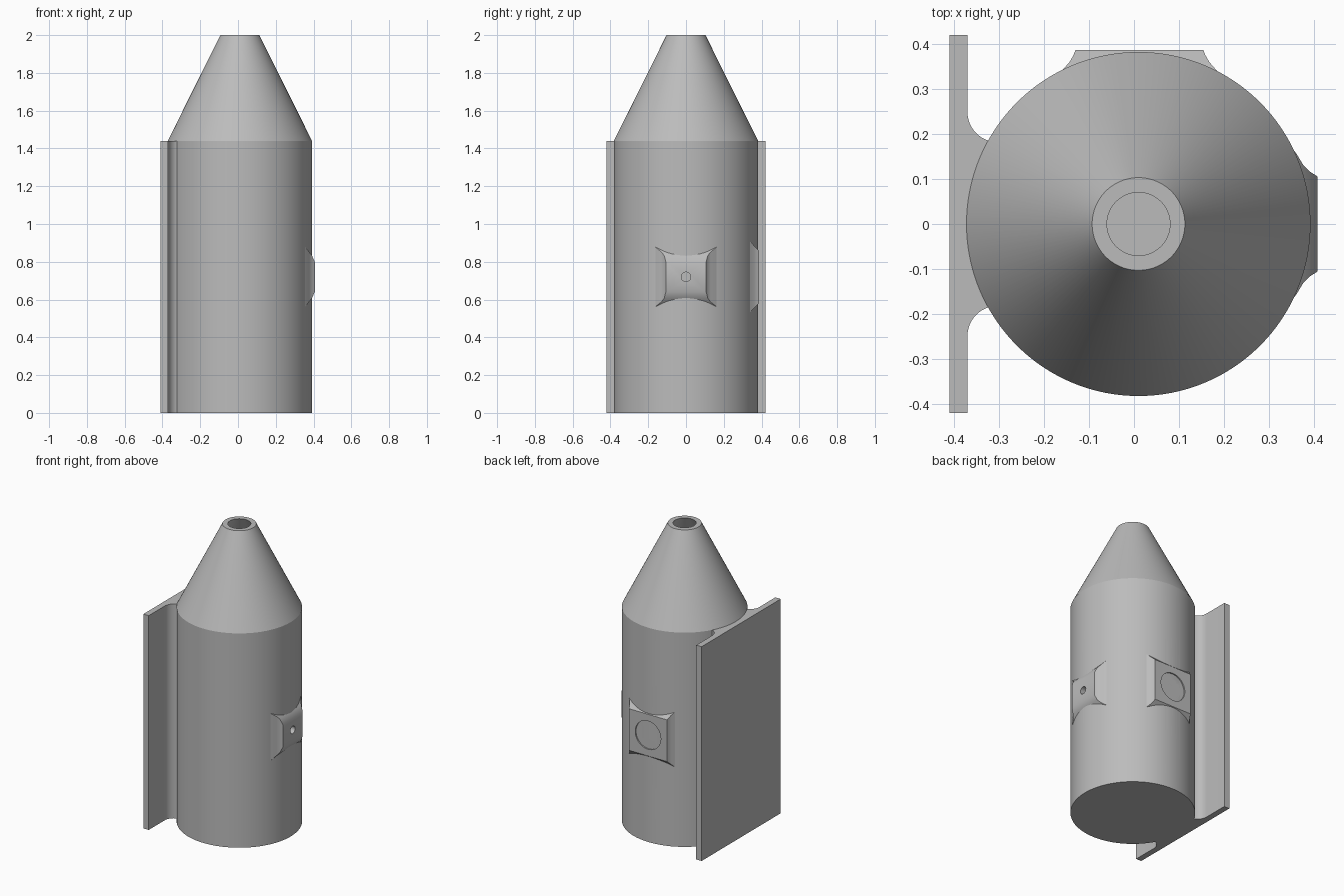
import bpy, bmesh, math
from mathutils import Matrix, Vector

cube = bpy.data.objects.get("Cube")
if cube:
    bpy.data.objects.remove(cube, do_unlink=True)

grey = bpy.data.materials.new("plain_grey")
grey.use_nodes = True
colour = (0.5, 0.5, 0.5, 1)
grey.diffuse_color = colour
grey.node_tree.nodes["Principled BSDF"].inputs["Base Color"].default_value = colour

AXIS = 0.01      # centre line of the round shell
RADIUS = 0.382
SHOULDER = 1.44
MID = 0.72       # height of the bosses


def make(name, bm):
    bmesh.ops.recalc_face_normals(bm, faces=bm.faces)
    mesh = bpy.data.meshes.new(name)
    bm.to_mesh(mesh)
    bm.free()
    obj = bpy.data.objects.new(name, mesh)
    mesh.materials.append(grey)
    bpy.context.collection.objects.link(obj)
    return obj


def skin(bm, rings):
    """Join closed rings of points with quads; return the vertex rings."""
    loops = [[bm.verts.new(p) for p in ring] for ring in rings]
    for a, b in zip(loops, loops[1:]):
        n = len(a)
        for i in range(n):
            j = (i + 1) % n
            bm.faces.new((a[i], a[j], b[j], b[i]))
    return loops


def lathe(name, profile, steps=128):
    bm = bmesh.new()
    turns = [2 * math.pi * i / steps for i in range(steps)]
    loops = skin(bm, [[(AXIS + r * math.cos(t), r * math.sin(t), z) for t in turns]
                      for r, z in profile])
    bm.faces.new(loops[0])
    bm.faces.new(loops[-1])
    return make(name, bm)


def boss(name, frame, half_w, half_h, flare):
    """Flat pad whose sides sweep out and sink into the shell."""
    bm = bmesh.new()
    rings = []
    for du, dv, depth in flare:
        u, v = half_w + du, half_h + dv
        rings.append([frame @ Vector(p) for p in
                      ((-u, -v, -depth), (u, -v, -depth), (u, v, -depth), (-u, v, -depth))])
    loops = skin(bm, rings)
    bm.faces.new(loops[0])
    bm.faces.new(loops[-1])
    return make(name, bm)


def drill(targets, frame, radius, depth):
    bm = bmesh.new()
    bmesh.ops.create_cone(bm, cap_ends=True, segments=48, radius1=radius, radius2=radius,
                          depth=depth * 2, matrix=frame)
    cutter = make("hole_cutter", bm)
    cutter.hide_render = True
    for obj in targets:
        mod = obj.modifiers.new("hole", "BOOLEAN")
        mod.operation, mod.solver, mod.object = "DIFFERENCE", "EXACT", cutter
        bpy.context.view_layer.objects.active = obj
        bpy.ops.object.modifier_apply(modifier=mod.name)
    bpy.data.objects.remove(cutter, do_unlink=True)


def facing(out, side, origin):
    """Frame with local z pointing out, local x along side, local y up."""
    m = Matrix((side, (0, 0, 1), out)).transposed().to_4x4()
    return Matrix.Translation(origin) @ m


# Hollow shell: straight wall, cone and open mouth
shell = lathe("shell", [(RADIUS, 0), (RADIUS, SHOULDER), (0.103, 2), (0.07, 2),
                        (RADIUS - 0.033, SHOULDER), (RADIUS - 0.033, 0.04)])

# Bosses on the left and the back
left_frame = facing((1, 0, 0), (0, 1, 0), (0.407, 0, MID))
back_frame = facing((0, 1, 0), (-1, 0, 0), (AXIS + 0.002, 0.386, MID))
left_boss = boss("left_boss", left_frame, 0.106, 0.078,
                 [(0, 0, 0), (0.01, 0.036, 0.016), (0.025, 0.055, 0.031),
                  (0.05, 0.075, 0.046), (0.062, 0.085, 0.056)])
back_boss = boss("back_boss", back_frame, 0.142, 0.14,
                 [(0, 0, 0), (0.005, 0.012, 0.012), (0.013, 0.026, 0.026),
                  (0.026, 0.042, 0.041), (0.036, 0.05, 0.052)])

# Small through hole and wide shallow recess
drill([shell, left_boss], left_frame, 0.025, 0.1)
drill([shell, back_boss], back_frame, 0.095, 0.008)

# Mounting plate with a filleted neck, extruded upwards
half = [(-0.41, 0.42), (-0.37, 0.42)]
for i in range(13):
    t = math.pi / 2 * i / 12 * 0.75
    half.append((-0.304 - 0.066 * math.cos(t), 0.25 - 0.068 * math.sin(t)))
half.append((-0.305, 0.18))
outline = half + [(x, -y) for x, y in reversed(half)]
bm = bmesh.new()
ends = skin(bm, [[(x, y, z) for x, y in outline] for z in (0, SHOULDER)])
for end in ends:
    bm.faces.new(end)
mount = make("mounting_plate", bm)

# Smooth curved walls, keep crisp edges
bpy.ops.object.select_all(action="DESELECT")
for obj in (shell, left_boss, back_boss, mount):
    obj.select_set(True)
bpy.context.view_layer.objects.active = shell
bpy.ops.object.shade_smooth_by_angle(angle=math.radians(25))
